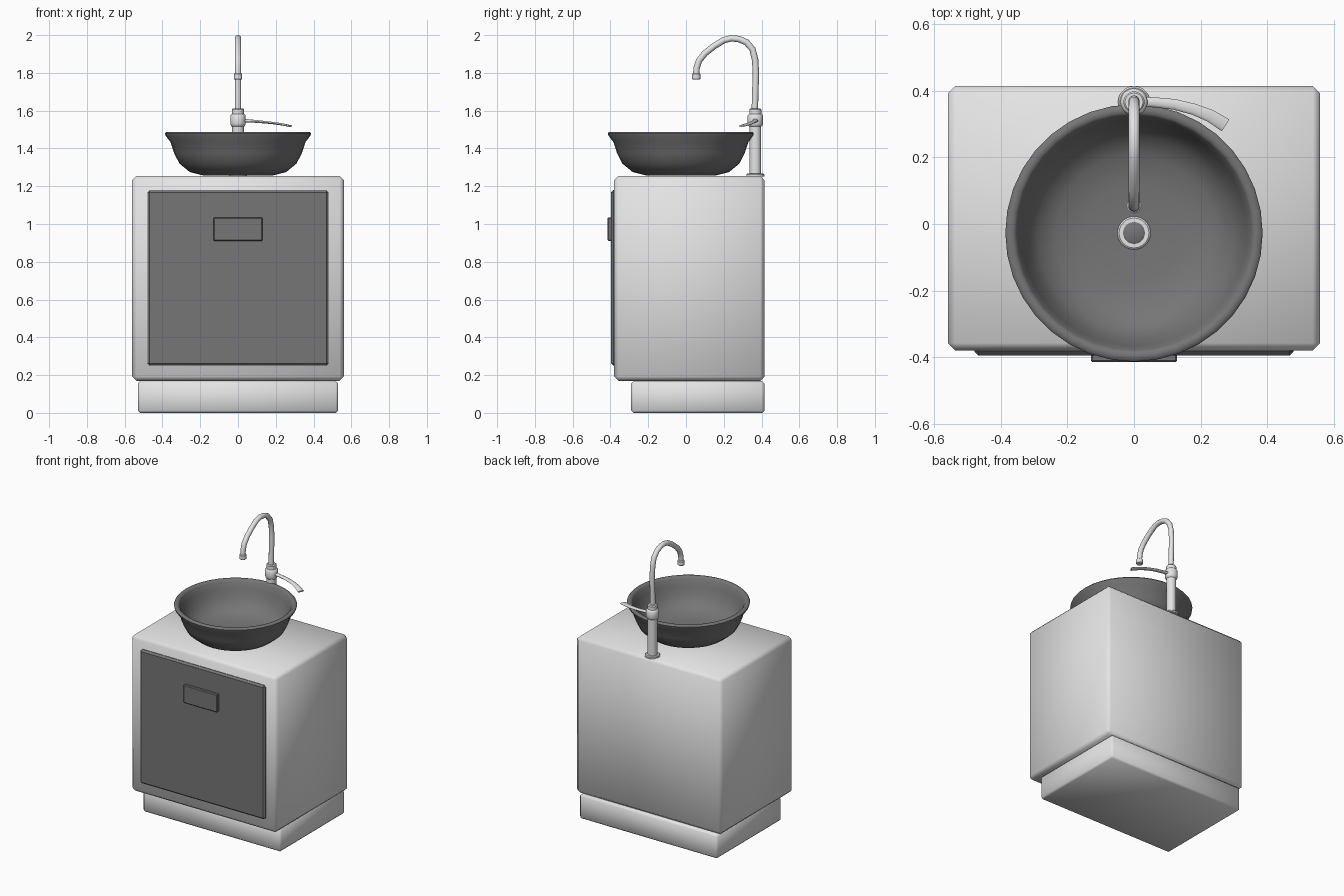
import bpy, bmesh, math
from mathutils import Vector

if "Cube" in bpy.data.objects:
    bpy.data.objects.remove(bpy.data.objects["Cube"])


def material(name, rgb):
    m = bpy.data.materials.new(name)
    m.diffuse_color = (*rgb, 1)
    m.use_nodes = True
    m.node_tree.nodes["Principled BSDF"].inputs["Base Color"].default_value = m.diffuse_color
    return m


LIGHT = material("light_grey", (0.78, 0.78, 0.78))
DARK = material("dark_grey", (0.18, 0.18, 0.185))


def finish(bm, name, mat, angle=None):
    bmesh.ops.recalc_face_normals(bm, faces=bm.faces)
    me = bpy.data.meshes.new(name)
    bm.to_mesh(me)
    bm.free()
    me.materials.append(mat)
    ob = bpy.data.objects.new(name, me)
    bpy.context.collection.objects.link(ob)
    bpy.ops.object.select_all(action='DESELECT')
    ob.select_set(True)
    bpy.context.view_layer.objects.active = ob
    if angle is None:
        bpy.ops.object.shade_smooth()
    else:
        bpy.ops.object.shade_smooth_by_angle(angle=math.radians(angle))
    return ob


def box(name, lo, hi, bevel, mat, segments=1, angle=None):
    bm = bmesh.new()
    bmesh.ops.create_cube(bm, size=1)
    for v in bm.verts:
        v.co = [(a + b) / 2 + c * (b - a) for a, b, c in zip(lo, hi, v.co)]
    bmesh.ops.bevel(bm, geom=bm.edges[:], offset=bevel, segments=segments,
                    profile=0.5, affect='EDGES')
    return finish(bm, name, mat, angle)


def skin(bm, rings):
    """Join successive rings of vertices and cap both ends."""
    n = len(rings[0])
    for a, b in zip(rings, rings[1:]):
        for i in range(n):
            j = (i + 1) % n
            bm.faces.new((a[i], a[j], b[j], b[i]))
    bm.faces.new(rings[0])
    bm.faces.new(rings[-1])


def lathe(name, profile, centre, mat, n=32, angle=35):
    bm = bmesh.new()
    rings = [[bm.verts.new((centre[0] + r * math.cos(2 * math.pi * i / n),
                            centre[1] + r * math.sin(2 * math.pi * i / n), z))
              for i in range(n)] for r, z in profile]
    skin(bm, rings)
    return finish(bm, name, mat, angle)


def sweep(name, path, radii, up, mat, n=12):
    """Elliptical section along a path; radii are (sideways, other)."""
    pts = [Vector(p) for p in path]
    bm = bmesh.new()
    rings = []
    for k, p in enumerate(pts):
        t = (pts[min(k + 1, len(pts) - 1)] - pts[max(k - 1, 0)]).normalized()
        side = t.cross(Vector(up)).normalized()
        other = t.cross(side)
        ru, rv = radii[k]
        rings.append([bm.verts.new(p + side * ru * math.cos(2 * math.pi * i / n)
                                   + other * rv * math.sin(2 * math.pi * i / n))
                      for i in range(n)])
    skin(bm, rings)
    return finish(bm, name, mat, 50)


# Cabinet, plinth, door and handle
box("cabinet", (-0.56, -0.38, 0.17), (0.56, 0.415, 1.255), 0.022, LIGHT)
box("plinth", (-0.53, -0.29, 0.0), (0.53, 0.415, 0.168), 0.012, LIGHT)
box("door", (-0.48, -0.396, 0.25), (0.48, -0.365, 1.18), 0.012, DARK, 1, 30)
box("door_handle", (-0.13, -0.415, 0.91), (0.13, -0.385, 1.035), 0.005, DARK, 1, 30)

# Basin: outside wall, rim, then inside down to the floor
BOWL = (0, -0.027)
lathe("basin", [(0.18, 1.256), (0.255, 1.275), (0.31, 1.32), (0.338, 1.375),
                (0.358, 1.435), (0.384, 1.468), (0.387, 1.48), (0.38, 1.488),
                (0.362, 1.488), (0.353, 1.478), (0.34, 1.43), (0.318, 1.375),
                (0.29, 1.33), (0.235, 1.297), (0.15, 1.283), (0.045, 1.279)],
      BOWL, DARK, 36, 50)

# Drain ring and plug
lathe("drain_ring", [(0.05, 1.277), (0.05, 1.284), (0.045, 1.288), (0.03, 1.288)],
      BOWL, LIGHT, 24)
lathe("drain_plug", [(0.033, 1.284), (0.033, 1.292), (0.025, 1.296)],
      BOWL, DARK, 24)

# Tap column: flange, stem, valve body, collar
TAP = (0, 0.367)
lathe("tap_column", [(0.048, 1.252), (0.048, 1.262), (0.043, 1.267), (0.031, 1.267),
                     (0.031, 1.515), (0.037, 1.52), (0.041, 1.53), (0.041, 1.572),
                     (0.036, 1.58), (0.032, 1.582), (0.032, 1.606), (0.027, 1.612)],
      TAP, LIGHT, 20)

# Curved spout
spout = [(0.364, 1.60), (0.367, 1.70), (0.370, 1.80), (0.366, 1.87), (0.352, 1.925),
         (0.320, 1.962), (0.280, 1.979), (0.240, 1.983), (0.200, 1.973),
         (0.150, 1.943), (0.100, 1.903), (0.069, 1.865), (0.056, 1.825), (0.054, 1.785)]
sweep("spout", [(0, y, z) for y, z in spout], [(0.017, 0.017)] * len(spout),
      (1, 0, 0), LIGHT)
lathe("spout_nozzle", [(0.019, 1.765), (0.022, 1.768), (0.022, 1.794), (0.017, 1.798)],
      (0, 0.054), LIGHT, 16)

# Lever handle sweeping out to the right and forward
sweep("lever", [(0.02, 0.367, 1.548), (0.06, 0.366, 1.546), (0.12, 0.360, 1.541),
                (0.18, 0.345, 1.535), (0.23, 0.325, 1.528), (0.275, 0.297, 1.519)],
      [(0.015, 0.010), (0.015, 0.008), (0.016, 0.007), (0.017, 0.006),
       (0.019, 0.006), (0.021, 0.005)], (0, 0, 1), LIGHT)
